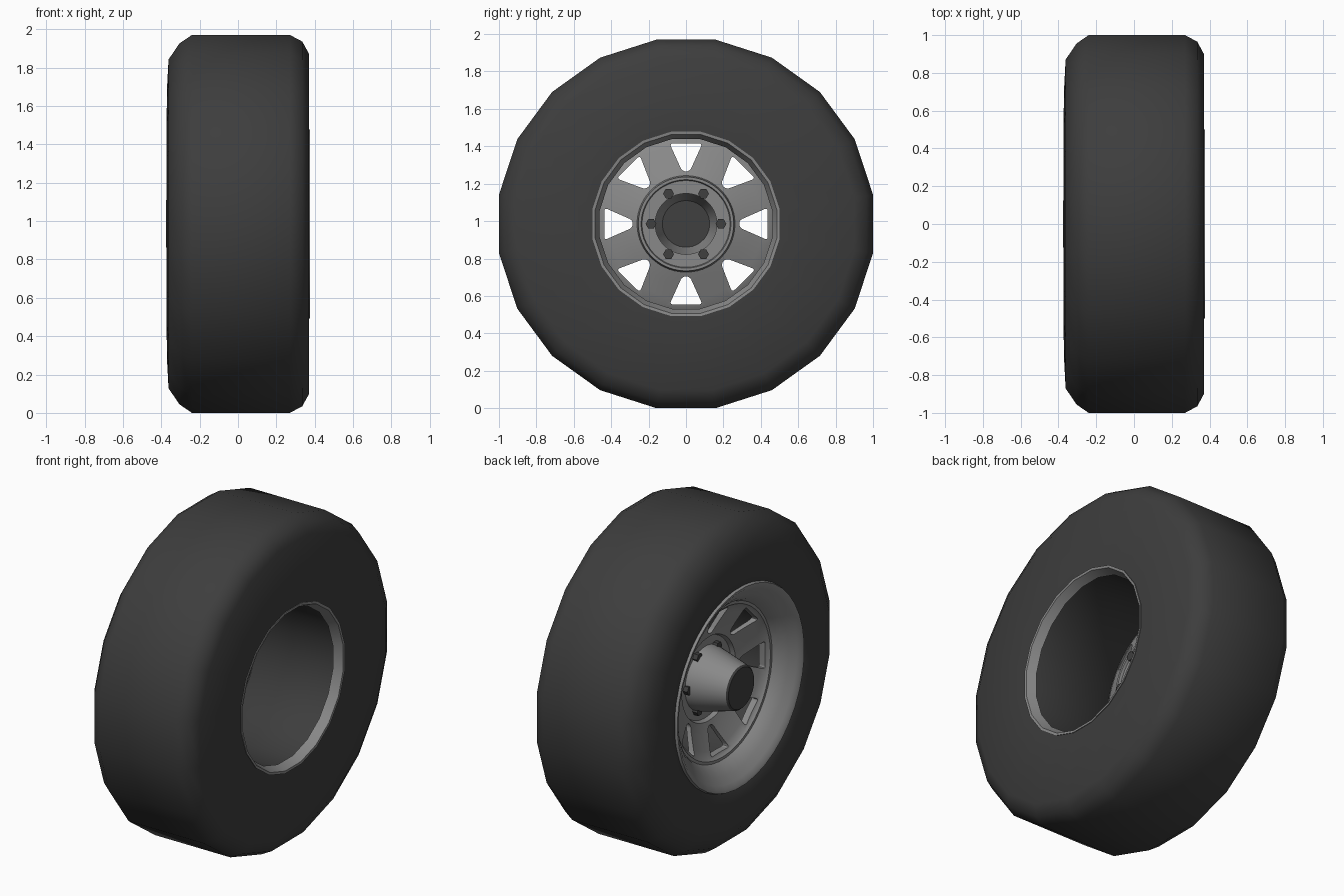
import bpy, bmesh, math
from mathutils import Matrix

if "Cube" in bpy.data.objects:
    bpy.data.objects.remove(bpy.data.objects["Cube"])

CZ = 0.985      # axle height
SQ = 0.985      # the wheel is very slightly squashed in z


def material(name, v):
    m = bpy.data.materials.new(name)
    m.diffuse_color = (v, v, v, 1)
    m.use_nodes = True
    m.node_tree.nodes["Principled BSDF"].inputs["Base Color"].default_value = m.diffuse_color
    return m


RUBBER = material("dark_rubber", 0.047)
METAL = material("grey_metal", 0.25)
DARK = material("dark_metal", 0.05)


def finish(bm, name, mat):
    bmesh.ops.remove_doubles(bm, verts=bm.verts, dist=1e-5)
    bmesh.ops.recalc_face_normals(bm, faces=bm.faces)
    me = bpy.data.meshes.new(name)
    bm.to_mesh(me)
    bm.free()
    me.materials.append(mat)
    ob = bpy.data.objects.new(name, me)
    ob.location.z = CZ
    bpy.context.collection.objects.link(ob)
    return ob


def smooth(ob, deg=35):
    bpy.ops.object.select_all(action='DESELECT')
    ob.select_set(True)
    bpy.context.view_layer.objects.active = ob
    bpy.ops.object.shade_smooth_by_angle(angle=math.radians(deg))


def lathe(name, profile, n, mat):
    """Spin a closed (x, radius) profile around the axle."""
    bm = bmesh.new()
    rings = []
    for i in range(n):
        a = (i + 0.5) * 2 * math.pi / n
        rings.append([bm.verts.new((x, r * math.cos(a), r * math.sin(a) * SQ))
                      for x, r in profile])
    k = len(profile)
    for i in range(n):
        p, q = rings[i], rings[(i + 1) % n]
        for j in range(k):
            bm.faces.new((p[j], p[(j + 1) % k], q[(j + 1) % k], q[j]))
    return finish(bm, name, mat)


# Tyre: 20-sided, with the dark inner barrel
grow = 1 / math.cos(math.radians(9))
tyre = [(-0.355, 0.60), (-0.37, 0.72), (-0.362, 0.87), (-0.305, 0.955), (-0.24, 1.0),
        (0.27, 1.0), (0.335, 0.965), (0.37, 0.90), (0.37, 0.495), (0.32, 0.475),
        (-0.23, 0.475), (-0.26, 0.50)]
smooth(lathe("tyre", [(x, r * grow) for x, r in tyre], 20, RUBBER), 50)

# Thin metal lip on the inner side
smooth(lathe("inner_lip", [(0.375, 0.507), (0.373, 0.492), (0.32, 0.467),
                           (0.32, 0.482), (0.36, 0.505)], 20, METAL), 50)

# Wide bowl on the outer side
smooth(lathe("outer_bowl", [(-0.355, 0.622), (-0.372, 0.615), (-0.368, 0.598), (-0.35, 0.575),
                            (-0.32, 0.535), (-0.28, 0.495), (-0.245, 0.475), (-0.225, 0.462),
                            (-0.205, 0.475), (-0.23, 0.495), (-0.29, 0.53), (-0.34, 0.59)],
             40, METAL))

# Dished disc
disc = lathe("wheel_disc", [(-0.25, 0.48), (-0.25, 0.46), (-0.235, 0.45), (-0.215, 0.41),
                            (-0.175, 0.32), (-0.155, 0.26), (-0.13, 0.25), (-0.13, 0.165),
                            (-0.095, 0.165), (-0.095, 0.235), (-0.08, 0.24), (-0.08, 0.255),
                            (-0.125, 0.262), (-0.145, 0.32), (-0.18, 0.41), (-0.195, 0.455),
                            (-0.21, 0.48)], 64, METAL)

# Eight rounded wedge windows cut through the disc
bm = bmesh.new()
for i in range(8):
    rot = Matrix.Rotation(i * math.pi / 4, 4, 'X')
    outline = [(-0.02, 0.285), (0.02, 0.285), (0.088, 0.437), (-0.088, 0.437)]
    vs = [bm.verts.new(rot @ Matrix.Translation((-0.45, y, z)).translation) for y, z in outline]
    f = bm.faces.new(vs)
    ext = bmesh.ops.extrude_face_region(bm, geom=[f])['geom']
    bmesh.ops.translate(bm, vec=(0.6, 0, 0),
                        verts=[v for v in ext if isinstance(v, bmesh.types.BMVert)])
along = [e for e in bm.edges if abs(e.verts[0].co.x - e.verts[1].co.x) > 0.5]
bmesh.ops.bevel(bm, geom=along, offset=0.018, segments=4, profile=0.5, affect='EDGES')
cutter = finish(bm, "window_cutter", METAL)
cutter.scale.z = SQ
cutter.hide_render = True
mod = disc.modifiers.new("windows", 'BOOLEAN')
mod.operation = 'DIFFERENCE'
mod.solver = 'EXACT'
mod.object = cutter
bpy.ops.object.select_all(action='DESELECT')
bpy.context.view_layer.objects.active = disc
disc.select_set(True)
bpy.ops.object.modifier_apply(modifier=mod.name)
bpy.data.objects.remove(cutter)
smooth(disc, 30)

# Hub cone and its dark end cap
smooth(lathe("hub_cone", [(-0.10, 0.195), (-0.14, 0.195), (-0.18, 0.185), (-0.365, 0.135),
                          (-0.365, 0.122), (-0.18, 0.165), (-0.10, 0.18)], 32, METAL))
smooth(lathe("hub_cap", [(-0.375, 0), (-0.375, 0.125), (-0.365, 0.135),
                         (-0.345, 0.128), (-0.345, 0)], 32, DARK))

# Six hexagonal bolts through the flange
bm = bmesh.new()
for i in range(6):
    a = i * math.pi / 3
    m = (Matrix.Translation((-0.105, 0.187 * math.cos(a), 0.187 * math.sin(a)))
         @ Matrix.Rotation(math.pi / 2, 4, 'Y'))
    bmesh.ops.create_cone(bm, cap_ends=True, segments=6, radius1=0.029, radius2=0.029,
                          depth=0.11, matrix=m)
finish(bm, "wheel_bolts", DARK)
